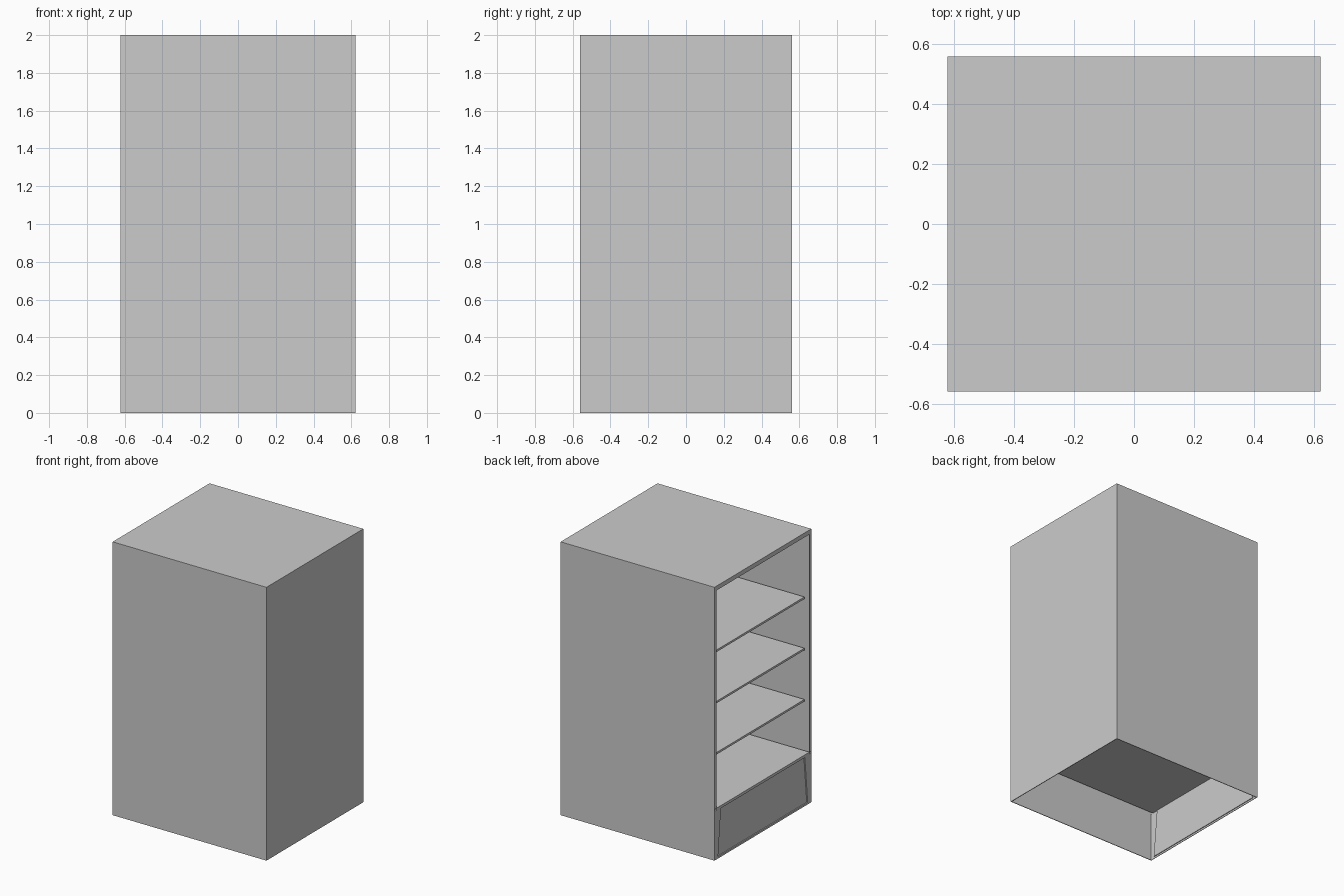
import bpy
import bmesh

cube = bpy.data.objects.get("Cube")
if cube:
    bpy.data.objects.remove(cube, do_unlink=True)

W, D, H = 1.245, 1.12, 2.0   # overall size
X, Y = W / 2, D / 2
T = 0.005                    # sheet thickness
LIP = 0.022                  # rim around the open side
BASE = 0.375                 # top of the closed lower section

grey = bpy.data.materials.new("light grey")
grey.use_nodes = True
grey.diffuse_color = (0.6, 0.6, 0.6, 1)
grey.node_tree.nodes["Principled BSDF"].inputs["Base Color"].default_value = (0.6, 0.6, 0.6, 1)


def finish(name, bm):
    bmesh.ops.recalc_face_normals(bm, faces=bm.faces[:])
    mesh = bpy.data.meshes.new(name)
    bm.to_mesh(mesh)
    bm.free()
    mesh.materials.append(grey)
    obj = bpy.data.objects.new(name, mesh)
    bpy.context.collection.objects.link(obj)
    return obj


def box(name, low, high):
    bm = bmesh.new()
    bmesh.ops.create_cube(bm, size=1)
    for v in bm.verts:
        v.co = [lo + (c + 0.5) * (hi - lo) for c, lo, hi in zip(v.co, low, high)]
    return finish(name, bm)


# Thin outer shell, open at the bottom and on the -x side
box("front_wall", (-X, -Y, 0), (X, -Y + T, H))
box("back_wall", (-X, Y - T, 0), (X, Y, H))
box("left_wall", (X - T, -Y + T, 0), (X, Y - T, H))
box("top_panel", (-X, -Y + T, H - T), (X - T, Y - T, H))

# Rim around the shelf opening
box("rim_front", (-X, -Y + T, BASE), (-X + T, -Y + LIP, H - T))
box("rim_back", (-X, Y - LIP, BASE), (-X + T, Y - T, H - T))
box("rim_top", (-X, -Y + LIP, H - 0.032), (-X + T, Y - LIP, H - T))

# Shelves: the lowest is flush with the opening, the rest set back
for i in range(4):
    z = BASE * (i + 1)
    setback = 0.04 if i else 0
    box(f"shelf_{i + 1}", (-X + setback, -Y + LIP, z - 0.015), (X - T, Y - LIP, z))

# Lower fascia with a shallow recessed panel, slightly narrower at its top
bm = bmesh.new()


def loop(x, bottom, top, half_low, half_high):
    corners = ((-half_low, bottom), (half_low, bottom), (half_high, top), (-half_high, top))
    return [bm.verts.new((x, y, z)) for y, z in corners]


outer = loop(-X, 0, BASE - 0.015, Y - T, Y - T)
rim = loop(-X, 0.014, BASE - 0.02, Y - 0.042, Y - 0.075)
inner = loop(-X + 0.008, 0.014, BASE - 0.02, Y - 0.042, Y - 0.075)
for a, b in ((outer, rim), (rim, inner)):
    for i in range(4):
        j = (i + 1) % 4
        bm.faces.new((a[i], a[j], b[j], b[i]))
bm.faces.new(inner)
fascia = finish("lower_fascia", bm)
# Open sheet: thicken it inwards, towards +x
if fascia.data.polygons[-1].normal.x > 0:
    fascia.data.flip_normals()
sheet = fascia.modifiers.new("sheet", "SOLIDIFY")
sheet.thickness = 0.004
sheet.offset = -1
